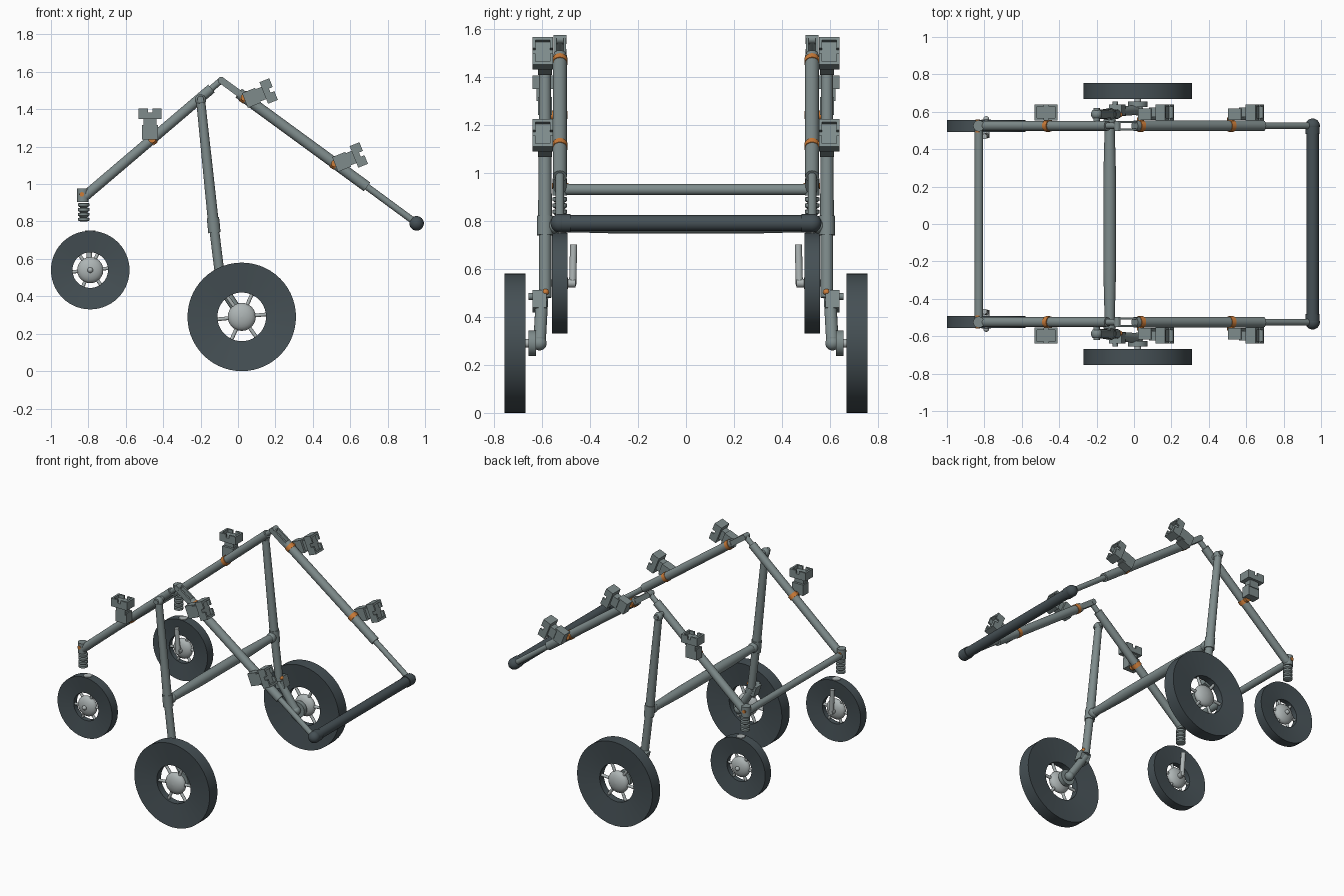
import bpy, bmesh, math
from mathutils import Vector, Matrix

cube = bpy.data.objects.get("Cube")
if cube:
    bpy.data.objects.remove(cube, do_unlink=True)


def material(name, rgb):
    m = bpy.data.materials.new(name)
    m.use_nodes = True
    m.diffuse_color = (*rgb, 1)
    m.node_tree.nodes["Principled BSDF"].inputs["Base Color"].default_value = (*rgb, 1)
    return m


STEEL = material("grey steel", (0.21, 0.26, 0.26))
DARK = material("dark rubber", (0.06, 0.08, 0.09))
LIGHT = material("light metal", (0.42, 0.46, 0.46))
ORANGE = material("orange clamp", (0.6, 0.2, 0.04))


def finish(name, bm, mat):
    bmesh.ops.recalc_face_normals(bm, faces=bm.faces)
    for f in bm.faces:
        f.smooth = True
    for e in bm.edges:
        e.smooth = len(e.link_faces) == 2 and e.calc_face_angle() < 0.6
    mesh = bpy.data.meshes.new(name)
    bm.to_mesh(mesh)
    bm.free()
    mesh.materials.append(mat)
    ob = bpy.data.objects.new(name, mesh)
    bpy.context.collection.objects.link(ob)
    return ob


def turned(name, profile, origin, axis, mat, closed=False, seg=24):
    """Turn (radius, distance) points around an axis."""
    bm = bmesh.new()
    rot = Vector(axis).to_track_quat('Z', 'Y')
    rings = []
    for r, t in profile:
        ring = []
        for i in range(seg):
            a = math.tau * i / seg
            p = Vector((r * math.cos(a), r * math.sin(a), t))
            ring.append(bm.verts.new(Vector(origin) + rot @ p))
        rings.append(ring)
    pairs = list(zip(rings, rings[1:]))
    if closed:
        pairs.append((rings[-1], rings[0]))
    else:
        bm.faces.new(rings[0])
        bm.faces.new(rings[-1])
    for a, b in pairs:
        for i in range(seg):
            j = (i + 1) % seg
            bm.faces.new((a[i], a[j], b[j], b[i]))
    return finish(name, bm, mat)


def rod(name, a, b, r, mat=STEEL, r2=None):
    a, b = Vector(a), Vector(b)
    end = r if r2 is None else r2
    return turned(name, [(r, 0), (end, (b - a).length)], a, b - a, mat)


def ball(name, centre, r, mat=STEEL, squash=1.0):
    arc = [math.pi * (k + 0.08) / 12.16 for k in range(13)]
    return turned(name, [(r * math.sin(a), -r * squash * math.cos(a)) for a in arc],
                  centre, (0, 1, 0), mat)


def block(name, size, centre, tilt=0.0, mat=STEEL):
    """Box tilted in the x-z plane; a positive tilt lifts its +x end."""
    bm = bmesh.new()
    m = (Matrix.Translation(centre) @ Matrix.Rotation(-tilt, 4, 'Y')
         @ Matrix.Diagonal((*size, 1)))
    bmesh.ops.create_cube(bm, size=1, matrix=m)
    return finish(name, bm, mat)


def wheel(name, centre, r, hole, half, hub):
    c = Vector(centre)
    thin = half * 0.55
    turned(name + "_tyre", [(r, -half), (r, half), (hole, thin), (hole, -thin)],
           c, (0, 1, 0), DARK, True, 56)
    ball(name + "_hub", c, hub, LIGHT, 0.5)
    for k in range(6):
        a = math.tau * k / 6 + 0.1
        d = Vector((math.cos(a), 0, math.sin(a)))
        rod(name + "_spoke", c + d * hub * 0.7, c + d * (hole + 0.01), hub * 0.13, LIGHT)


def sensor(name, head, side, tilt):
    """Body, neck and notched open head along a tilted axis."""
    u = Vector((math.cos(tilt), 0, math.sin(tilt)))
    w = Vector((-math.sin(tilt), 0, math.cos(tilt)))
    h = Vector((head[0], side * 0.597, head[1]))

    def part(label, size, along, across=0.0, off=0.0):
        block(name + label, size, h + u * along + w * across + Vector((0, off, 0)), tilt)

    part("_body", (0.075, 0.06, 0.085), -0.098, 0, -side * 0.01)
    part("_neck", (0.055, 0.05, 0.07), -0.048)
    part("_head_base", (0.034, 0.085, 0.124), -0.01)
    for k in (-1, 1):
        part("_head_lip", (0.024, 0.085, 0.014), 0.017, k * 0.055)
        for e in (-1, 1):
            part("_head_side", (0.024, 0.012, 0.038), 0.017, k * 0.031, e * 0.0365)


Y = 0.525    # frame plane
YS = 0.587   # strut plane
for side, tag in ((-1, "front"), (1, "back")):
    def at(x, z, y=Y):
        return Vector((x, side * y, z))

    # sloping frame tubes meeting at the apex
    low, apex, tip = at(-0.83, 0.925), at(-0.09, 1.555), at(0.955, 0.79)
    joint = at(0.69, 0.985)
    rod(tag + "_short_arm", low, low.lerp(apex, 0.93), 0.027)
    rod(tag + "_short_arm_end", low.lerp(apex, 0.92), apex, 0.017)
    rod(tag + "_long_arm", apex.lerp(joint, 0.12), joint, 0.029)
    rod(tag + "_arm_extension", joint, tip, 0.018)
    slope = math.atan2(joint.z - apex.z, joint.x - apex.x)
    for off in (-0.02, 0.02):
        block(tag + "_apex_fork", (0.13, 0.012, 0.036),
              apex.lerp(joint, 0.06) + Vector((0, off, 0)), slope)
    rod(tag + "_apex_pin", at(-0.09, 1.555, 0.498), at(-0.09, 1.555, 0.552), 0.018)
    ball(tag + "_corner_ball", tip, 0.039, DARK)
    rod(tag + "_bar_collar", at(0.955, 0.79, 0.48), at(0.955, 0.79, 0.53), 0.038, DARK)

    # sensors and their clamps
    for n, head, tilt, a, b, t in (
            ("lower", (0.645, 1.155), 0.38, apex, joint, 0.78),
            ("upper", (0.163, 1.497), 0.38, apex, joint, 0.16),
            ("rear", (-0.47, 1.375), math.pi / 2, low, apex, 0.5)):
        sensor(tag + "_" + n + "_sensor", head, side, tilt)
        d = (b - a).normalized() * 0.014
        c = a.lerp(b, t)
        rod(tag + "_" + n + "_clamp", c - d, c + d, 0.032, ORANGE)
        rod(tag + "_" + n + "_clamp_stub", c, c + Vector((0, side * 0.045, 0)), 0.02, ORANGE)

    # small wheel bracket and spring
    rod(tag + "_bracket", at(-0.83, 0.905), at(-0.83, 0.975), 0.03)
    rod(tag + "_bracket_pin", at(-0.835, 0.945, 0.49), at(-0.835, 0.945, 0.558), 0.012, ORANGE)
    coil = [(0.018, 0)]
    for k in range(4):
        z = 0.005 + k * 0.026
        coil += [(0.03, z), (0.03, z + 0.014), (0.018, z + 0.017)]
    turned(tag + "_spring", coil, at(-0.825, 0.8), (0, 0, 1), STEEL)

    # small wheel with its inner arm
    wheel(tag + "_small_wheel", at(-0.79, 0.54), 0.21, 0.095, 0.032, 0.07)
    ball(tag + "_small_wheel_nub", at(-0.79, 0.54, 0.562), 0.015, LIGHT)
    rod(tag + "_small_wheel_cap", at(-0.79, 0.735), at(-0.79, 0.753), 0.028, LIGHT)
    rod(tag + "_small_wheel_axle", at(-0.79, 0.54, 0.46), at(-0.79, 0.54), 0.018, LIGHT)
    rod(tag + "_small_wheel_arm", at(-0.79, 0.53, 0.472), at(-0.8, 0.7, 0.468), 0.015, LIGHT)

    # strut down to the large wheel
    top, knee, foot = at(-0.2, 1.45, YS), at(-0.13, 0.78, YS), at(-0.093, 0.48, YS)
    ball(tag + "_strut_top", top, 0.03)
    rod(tag + "_strut_pivot", at(-0.2, 1.455), at(-0.2, 1.455, 0.62), 0.017)
    rod(tag + "_upper_strut", top, knee, 0.024, STEEL, 0.029)
    rod(tag + "_knee_collar", knee + Vector((0.004, 0, -0.04)),
        knee + Vector((-0.004, 0, 0.04)), 0.033)
    ball(tag + "_knee", at(-0.13, 0.78, 0.55), 0.033)
    rod(tag + "_lower_strut", knee, foot, 0.026)

    # suspension foot, link, motor and axle
    block(tag + "_foot_bracket", (0.07, 0.06, 0.075), at(-0.09, 0.465, 0.61), 0.3)
    rod(tag + "_foot_bolt", at(-0.1, 0.485, 0.58), at(-0.1, 0.485, 0.655), 0.014)
    ball(tag + "_foot_button", at(-0.075, 0.503, 0.585), 0.014, ORANGE)
    rod(tag + "_link", at(-0.1, 0.47, 0.6), at(0.02, 0.29, 0.61), 0.026)
    ball(tag + "_link_end", at(0.02, 0.29, 0.61), 0.03)
    rod(tag + "_motor", at(0.02, 0.29, 0.625), at(0.02, 0.29, 0.655), 0.053)
    rod(tag + "_axle", at(0.02, 0.29, 0.65), at(0.02, 0.29, 0.71), 0.018, LIGHT)
    wheel(tag + "_large_wheel", at(0.02, 0.29, 0.712), 0.29, 0.13, 0.043, 0.075)

# bars joining the two sides
rod("end_bar", (0.955, -Y, 0.79), (0.955, Y, 0.79), 0.033, DARK)
rod("small_wheel_bar", (-0.83, -Y, 0.93), (-0.83, Y, 0.93), 0.023)
turned("strut_bar", [(0.026, -0.55), (0.034, -0.25), (0.034, 0.25), (0.026, 0.55)],
       (-0.13, 0, 0.78), (0, 1, 0), STEEL)
